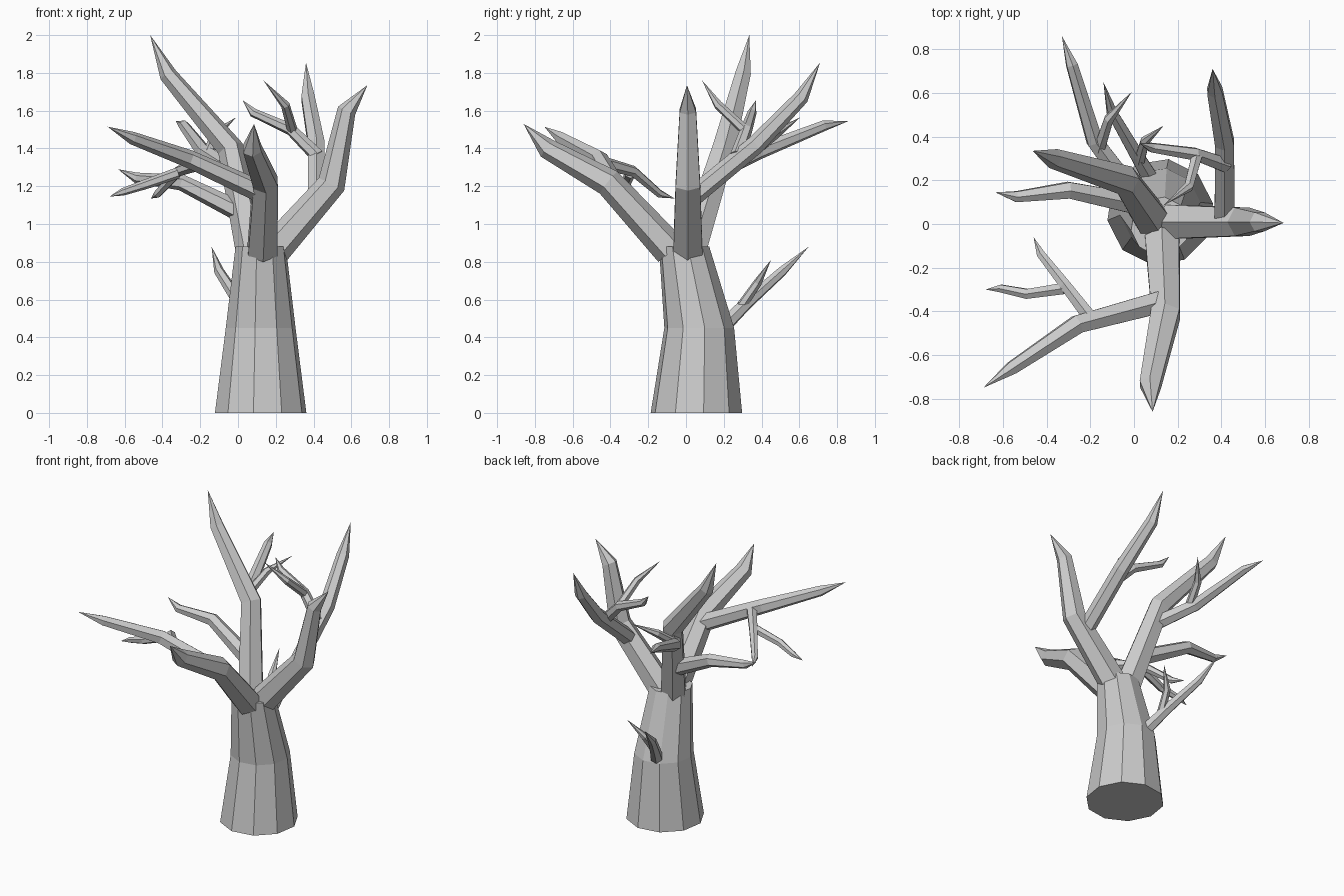
import bpy, bmesh, math
from mathutils import Vector


def limb(name, pts, sides=6, turn=0.0, flat_rings=False):
    """Low-poly tapering tube through (x, y, z, radius) points; radius 0 makes a pointed tip."""
    bm = bmesh.new()
    pos = [Vector(p[:3]) for p in pts]
    rings, side = [], None
    for i, p in enumerate(pts):
        if p[3] == 0:
            rings.append([bm.verts.new(pos[i])])
            continue
        d = Vector((0, 0, 0))
        if i > 0:
            d += (pos[i] - pos[i - 1]).normalized()
        if i < len(pts) - 1:
            d += (pos[i + 1] - pos[i]).normalized()
        d = Vector((0, 0, 1)) if flat_rings else d.normalized()
        if side is None:
            side = Vector((0, 0, 1)) if abs(d.z) < 0.9 else Vector((1, 0, 0))
        side = (side - d * side.dot(d)).normalized()
        other = d.cross(side)
        ring = []
        for k in range(sides):
            a = turn + 2 * math.pi * k / sides
            ring.append(bm.verts.new(pos[i] + (side * math.cos(a) + other * math.sin(a)) * p[3]))
        rings.append(ring)
    for a, b in zip(rings, rings[1:]):
        for k in range(sides):
            n = (k + 1) % sides
            if len(b) == 1:
                bm.faces.new((a[k], a[n], b[0]))
            else:
                bm.faces.new((a[k], a[n], b[n], b[k]))
    bm.faces.new(rings[0][::-1])
    if len(rings[-1]) > 1:
        bm.faces.new(rings[-1])
    bmesh.ops.recalc_face_normals(bm, faces=bm.faces[:])
    me = bpy.data.meshes.new(name)
    bm.to_mesh(me)
    bm.free()
    ob = bpy.data.objects.new(name, me)
    bpy.context.collection.objects.link(ob)
    return ob


# Trunk, leaning forward towards the fork
limb("trunk", [(.12, .055, 0, .245), (.12, .07, .45, .187), (.12, -.01, .88, .135)],
     sides=10, turn=math.radians(9), flat_rings=True)

# Three main boughs
limb("right_bough", [(.17, .01, .84, .09), (.495, .01, 1.21, .075),
                     (.575, .01, 1.6, .05), (.685, .005, 1.735, 0)])
limb("front_bough", [(.13, -.08, .86, .09), (.145, -.41, 1.22, .075),
                     (.075, -.735, 1.4, .055), (.085, -.86, 1.53, 0)])
limb("back_left_bough", [(.075, .03, .86, .088), (-.04, .2, 1.4, .07),
                         (-.37, .3, 1.79, .047), (-.465, .335, 2.0, 0)])

# Branches and twigs of the right bough
limb("back_right_branch", [(.415, .03, 1.14, .053), (.415, .37, 1.42, .05),
                           (.37, .61, 1.67, .04), (.36, .71, 1.855, 0)])
limb("right_twig", [(.42, .27, 1.36, .038), (.28, .32, 1.5, .032),
                    (.08, .35, 1.59, .024), (.025, .37, 1.655, 0)])
limb("right_twig_fork", [(.29, .32, 1.49, .028), (.25, .17, 1.63, .024),
                         (.135, .085, 1.76, 0)])

# Branches and twigs of the front bough
limb("front_left_branch", [(.13, -.355, 1.165, .058), (-.26, -.46, 1.345, .048),
                           (-.56, -.66, 1.455, .034), (-.69, -.75, 1.515, 0)])
limb("front_twig", [(-.2, -.43, 1.32, .036), (-.315, -.28, 1.28, .029),
                    (-.425, -.14, 1.16, .022), (-.46, -.06, 1.135, 0)])
limb("front_twig_fork", [(-.32, -.295, 1.27, .03), (-.49, -.32, 1.21, .026),
                         (-.61, -.295, 1.17, .02), (-.68, -.3, 1.145, 0)])

# Branches and twigs of the back left bough
limb("left_branch", [(.02, .09, 1.06, .055), (-.3, .155, 1.22, .043),
                     (-.54, .125, 1.245, .028), (-.635, .145, 1.29, 0)])
limb("back_branch", [(-.04, .19, 1.29, .048), (-.18, .38, 1.38, .042),
                     (-.285, .73, 1.52, .029), (-.33, .86, 1.545, 0)])
limb("back_twig", [(-.16, .34, 1.37, .03), (-.115, .48, 1.48, .025),
                   (-.01, .605, 1.565, 0)])

# Shoot growing out of the back of the trunk
limb("trunk_shoot", [(.08, .2, .46, .042), (.01, .32, .58, .035),
                     (-.1, .51, .75, .027), (-.14, .65, .88, 0)])
limb("trunk_shoot_fork", [(.025, .29, .56, .028), (.05, .38, .69, .023),
                          (.135, .45, .81, 0)])
